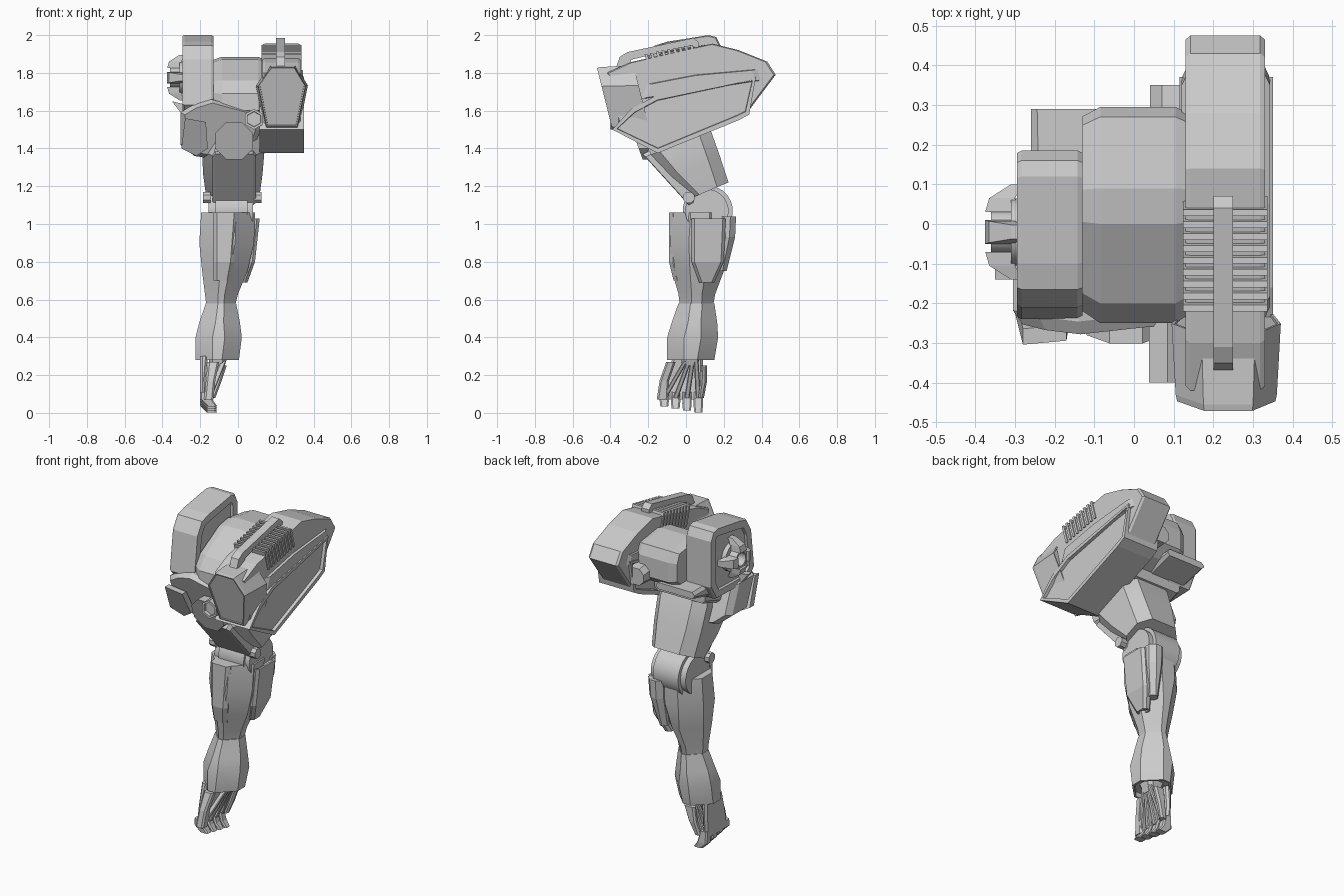
import bpy
import bmesh
from math import sin, cos, pi
from mathutils import Vector

if "Cube" in bpy.data.objects:
    bpy.data.objects.remove(bpy.data.objects["Cube"], do_unlink=True)

# One flat colour for the whole arm
grey = bpy.data.materials.new("light_grey_metal")
grey.use_nodes = True
colour = (.6, .6, .6, 1)
grey.diffuse_color = colour
grey.node_tree.nodes["Principled BSDF"].inputs["Base Color"].default_value = colour


def place(axis, u, v, t):
    """Turn section coordinates (u, v) at distance t along an axis into a point."""
    return {"x": (t, u, v), "y": (u, t, v), "z": (u, v, t)}[axis]


def skin(name, rings, inset=None, smooth=False):
    """Bridge rings of equal length, cap both ends, optionally inset the caps."""
    bm = bmesh.new()
    loops = [[bm.verts.new(point) for point in ring] for ring in rings]
    count = len(loops[0])
    for low, high in zip(loops, loops[1:]):
        for i in range(count):
            j = (i + 1) % count
            bm.faces.new((low[i], low[j], high[j], high[i]))
    caps = [bm.faces.new(loops[0]), bm.faces.new(loops[-1])]
    bmesh.ops.recalc_face_normals(bm, faces=bm.faces[:])
    if inset:
        for cap in caps:
            bmesh.ops.inset_region(bm, faces=[cap], thickness=inset[0])
            bmesh.ops.inset_region(bm, faces=[cap], thickness=inset[0] / 9, depth=-inset[1])
    mesh = bpy.data.meshes.new(name)
    bm.to_mesh(mesh)
    bm.free()
    mesh.materials.append(grey)
    part = bpy.data.objects.new(name, mesh)
    bpy.context.collection.objects.link(part)
    if smooth:
        bpy.ops.object.select_all(action="DESELECT")
        bpy.context.view_layer.objects.active = part
        part.select_set(True)
        bpy.ops.object.shade_smooth_by_angle(angle=pi / 6)


def loft(name, axis, sections, chamfer=.02, slope=0, **options):
    """Chamfered rectangles (t, u0, u1, v0, v1), each sheared by slope along v."""
    rings = []
    for t, u0, u1, v0, v1 in sections:
        c = min(chamfer, (u1 - u0) / 2.5, (v1 - v0) / 2.5)
        outline = [(u0 + c, v0), (u1 - c, v0), (u1, v0 + c), (u1, v1 - c),
                   (u1 - c, v1), (u0 + c, v1), (u0, v1 - c), (u0, v0 + c)]
        rings.append([place(axis, u, v, t + slope * (v - v0)) for u, v in outline])
    skin(name, rings, **options)


def prism(name, axis, outline, steps, lean=0, **options):
    """Sweep an outline through (distance, size) steps, leaning along v."""
    middle = sum((Vector(p) for p in outline), Vector((0, 0))) / len(outline)
    rings = []
    for t, size in steps:
        points = [middle + (Vector(p) - middle) * size for p in outline]
        rings.append([place(axis, p.x, p.y, t + lean * (p.y - middle.y)) for p in points])
    skin(name, rings, **options)


def ends(start, end, rim=0, shrink=.9):
    """Steps for a prism whose two ends are bevelled by a rim."""
    if not rim:
        return [(start, 1), (end, 1)]
    return [(start, shrink), (start + rim, 1), (end - rim, 1), (end, shrink)]


def disc(name, axis, centre, radius, start, end, sides=24, **options):
    outline = [(centre[0] + radius * cos((i + .5) * 2 * pi / sides),
                centre[1] + radius * sin((i + .5) * 2 * pi / sides)) for i in range(sides)]
    prism(name, axis, outline, ends(start, end), smooth=sides > 8, **options)


# Launcher pod: hull, hexagonal flared muzzle, lower box with recessed side panels
prism("pod_hull", "x", [(-.36, 1.53), (-.42, 1.8), (-.3, 1.855), (0, 1.925), (.14, 1.955),
                        (.28, 1.92), (.43, 1.86), (.475, 1.79), (.31, 1.57), (-.1, 1.45)],
      ends(.13, .33, rim=.012, shrink=.975))
prism("pod_muzzle", "y", [(.175, 1.83), (.3, 1.83), (.36, 1.73), (.315, 1.51), (.15, 1.51), (.105, 1.73)],
      [(-.437, .97), (-.42, 1), (-.24, 1.08)], lean=-.25, inset=(.008, .006))
prism("pod_lower_box", "x", [(-.39, 1.5), (-.29, 1.61), (-.16, 1.68), (.37, 1.78),
                             (.335, 1.58), (.28, 1.55), (-.15, 1.375)],
      ends(.115, .35), inset=(.025, .018))
prism("pod_side_bulge", "x", [(-.24, 1.66), (-.21, 1.74), (.05, 1.79), (.38, 1.82), (.4, 1.76)],
      ends(.12, .343, rim=.015))

# Cooling slats over the pod roof
for i in range(9):
    y = -.22 + i * .03
    top = 1.9 + i * .006
    prism("vent_slat", "x", [(y, top), (y + .016, top), (y + .05, top - .12), (y + .034, top - .12)],
          ends(.124, .336))

# Carrying handle over the pod
prism("pod_handle", "x", [(-.37, 1.83), (-.35, 1.885), (-.31, 1.91), (.04, 1.985), (.07, 1.96),
                          (.07, 1.92), (.03, 1.945), (-.29, 1.87), (-.3, 1.83)], ends(.2, .25))

# Shoulder body between pod and plate
prism("shoulder_body", "x", [(-.25, 1.6), (-.25, 1.69), (-.2, 1.76), (0, 1.87), (.09, 1.885),
                             (.27, 1.86), (.295, 1.8), (.295, 1.68), (.22, 1.62), (.1, 1.57)],
      ends(-.13, .15, rim=.045))
loft("pod_mount", "y", [(.2, .04, .16, 1.63, 1.76), (.35, .04, .16, 1.64, 1.74)], chamfer=.03)
loft("shoulder_base", "y", [(-.1, -.24, .14, 1.45, 1.64), (.13, -.22, .12, 1.52, 1.64)])
loft("rear_block", "y", [(.1, -.26, .0, 1.57, 1.66), (.29, -.26, .0, 1.62, 1.66)])

# Round-topped shoulder plate with hub and fins
prism("shoulder_plate", "x", [(-.24, 1.63), (-.21, 1.87), (-.165, 1.945), (-.1, 1.965), (.12, 2),
                              (.16, 1.99), (.185, 1.94), (.185, 1.66), (.13, 1.57), (-.17, 1.56)],
      ends(-.295, -.13, rim=.012, shrink=.97), inset=(.045, .012))
hub = (-.02, 1.775)
disc("plate_hub", "x", hub, .055, -.36, -.25, inset=(.015, .05))
disc("plate_hub_base", "x", hub, .085, -.31, -.25)
for i in range(4):
    out = Vector((cos(i * pi / 2), sin(i * pi / 2)))
    side = Vector((-out.y, out.x)) * .03
    mid = Vector(hub)
    rings = []
    for reach, near, far, width in ((.05, -.375, -.29, 1), (.085, -.365, -.3, .9), (.12, -.31, -.28, .6)):
        a, b = mid + out * reach - side * width, mid + out * reach + side * width
        rings.append([(near, *a), (near, *b), (far, *b), (far, *a)])
    skin("hub_fin", rings)

# Front of the shoulder: chest guard, round joint cap, hexagonal bolt
prism("shoulder_guard", "y", [(-.305, 1.42), (-.305, 1.59), (-.24, 1.63), (-.14, 1.66), (-.03, 1.63),
                              (.08, 1.6), (.12, 1.5), (.08, 1.39), (0, 1.33), (-.1, 1.34), (-.23, 1.36)],
      ends(-.22, .0, rim=.04, shrink=.88), lean=-.4)
disc("joint_cap", "y", (-.02, 1.44), .108, -.265, -.1, sides=8, lean=-.36)
disc("hex_bolt", "y", (.085, 1.555), .055, -.4, -.2, sides=6, inset=(.014, .02))
prism("hanging_flap", "y", [(-.3, 1.4), (-.28, 1.56), (-.17, 1.54), (-.16, 1.4), (-.22, 1.36)],
      ends(-.25, -.21), lean=-.5)
prism("collar_flap", "y", [(-.35, 1.65), (-.27, 1.63), (-.2, 1.57), (-.28, 1.56)], ends(-.14, -.1))

# Upper arm, leaning back towards the elbow
loft("upper_arm", "z", [(1.45, -.17, .12, -.2, .09), (1.36, -.19, .14, -.2, .13),
                        (1.24, -.185, .13, -.1, .18), (1.13, -.17, .115, .01, .225)],
     chamfer=.06, slope=.42, smooth=True)
prism("upper_arm_guard", "x", [(-.23, 1.37), (-.17, 1.4), (.045, 1.15), (.04, 1.115), (.015, 1.1)],
      ends(-.135, .095, rim=.015))
for x in (-.185, .085):
    disc("guard_lug", "x", (.015, 1.14), .032, x, x + .04, sides=8)

# Elbow discs
disc("elbow_core", "x", (.115, 1.07), .133, -.12, .05)
disc("elbow_cheeks", "x", (.11, 1.07), .115, -.155, .08)

# Forearm and its armour pads
loft("forearm", "z", [(1.06, -.195, .09, -.075, .225), (.9, -.205, .085, -.085, .225),
                      (.75, -.19, .05, -.075, .2), (.63, -.175, .0, -.04, .155),
                      (.55, -.165, -.02, -.03, .14)], chamfer=.1, smooth=True)
loft("outer_pad", "z", [(1.03, .05, .115, .03, .21), (.8, .03, .09, .03, .2),
                        (.69, .0, .05, .07, .15)], chamfer=.015, inset=(.012, .01))
loft("rear_pad", "z", [(1.04, -.01, .09, .17, .265), (.93, -.01, .085, .18, .26),
                       (.75, -.01, .045, .15, .215)], chamfer=.03)
loft("front_pad", "z", [(1.06, -.13, .0, -.09, -.0), (.8, -.13, -.02, -.09, -.02),
                        (.7, -.13, -.04, -.065, -.02)])

# Wrist cuff
loft("wrist_cuff", "z", [(.58, -.17, -.01, -.04, .15), (.48, -.205, .01, -.075, .165),
                         (.4, -.225, .02, -.1, .17), (.28, -.225, .005, -.1, .15)],
     chamfer=.09, inset=(.012, .03), smooth=True)

# Hand: back plate, four bones with curled fingers, broad first finger and thumb
loft("hand_back", "z", [(.3, -.2, -.16, -.07, .09), (.18, -.2, -.17, -.1, .09),
                        (.07, -.2, -.165, -.12, .08)], chamfer=.012)
loft("wrist_core", "z", [(.31, -.16, -.05, -.03, .08), (.25, -.15, -.07, -.02, .06)])
for i in range(4):
    y = -.115 + i * .06
    root = .0 + i * .018
    loft("hand_bone", "z", [(.28, -.09, -.06, root - .012, root + .012),
                            (.08, -.17, -.14, y - .014, y + .014)], chamfer=.005)
    tip = .035 - i * .011
    loft("finger", "z", [(.11, -.2, -.155, y - .023, y + .023), (tip + .035, -.2, -.135, y - .025, y + .025),
                         (tip, -.165, -.11, y - .021, y + .021)], chamfer=.008)
loft("first_finger", "z", [(.27, -.16, -.1, -.105, -.055), (.17, -.17, -.12, -.14, -.09),
                           (.07, -.18, -.13, -.155, -.095)], chamfer=.01)
loft("thumb", "z", [(.25, -.13, -.06, .08, .112), (.16, -.14, -.09, .075, .11),
                    (.08, -.16, -.12, .065, .095)], chamfer=.01)
